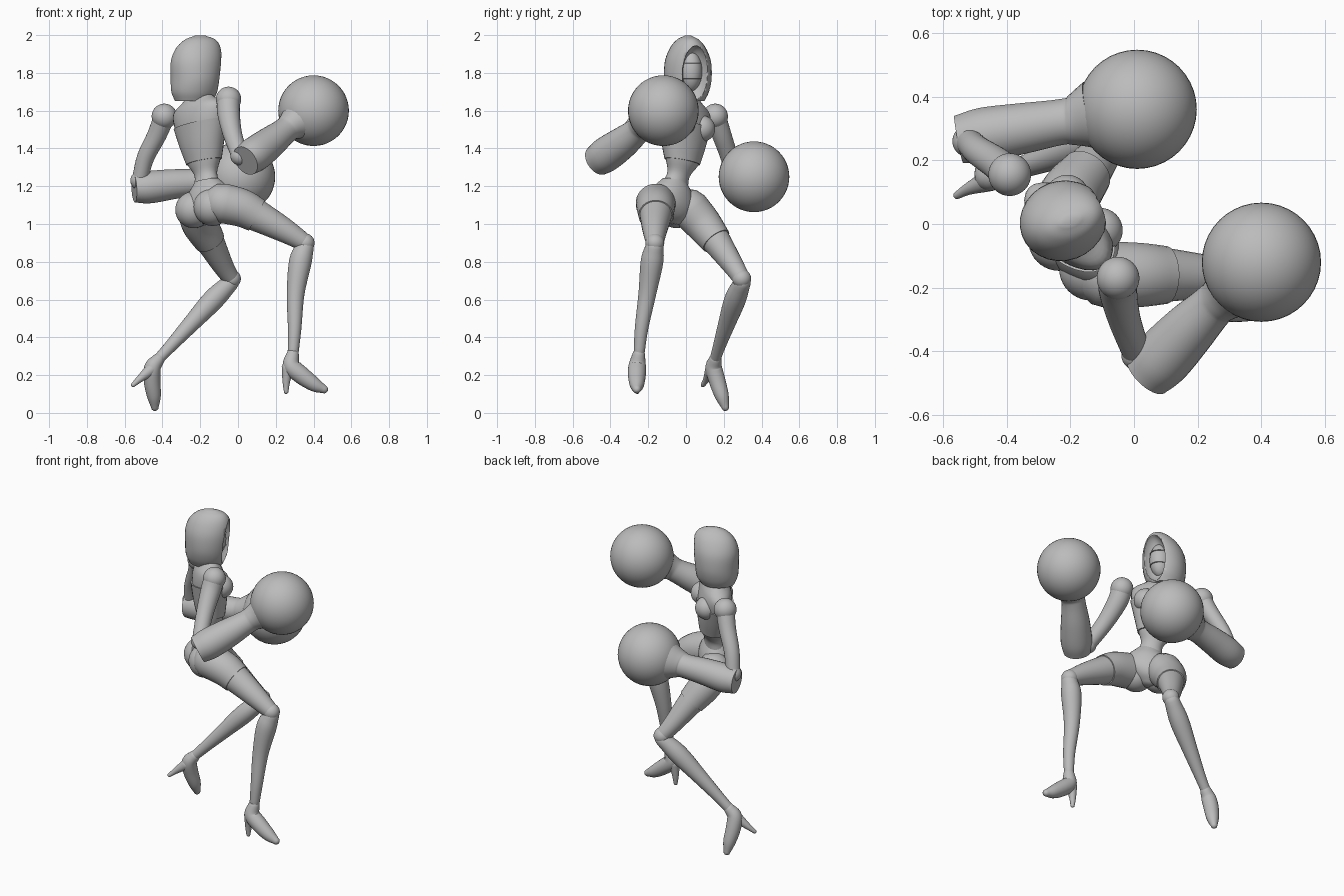
import bpy, bmesh, math
from mathutils import Vector

if "Cube" in bpy.data.objects:
    bpy.data.objects.remove(bpy.data.objects["Cube"], do_unlink=True)

SIDES, STEPS = 28, 5
grey = bpy.data.materials.new("plain_grey")
grey.use_nodes = True
grey.diffuse_color = (0.5, 0.5, 0.5, 1)
grey.node_tree.nodes["Principled BSDF"].inputs["Base Color"].default_value = grey.diffuse_color


def finish(name, bm, angle=50):
    bmesh.ops.recalc_face_normals(bm, faces=bm.faces)
    mesh = bpy.data.meshes.new(name)
    bm.to_mesh(mesh)
    bm.free()
    obj = bpy.data.objects.new(name, mesh)
    bpy.context.collection.objects.link(obj)
    mesh.materials.append(grey)
    bpy.ops.object.select_all(action="DESELECT")
    obj.select_set(True)
    bpy.context.view_layer.objects.active = obj
    bpy.ops.object.shade_smooth_by_angle(angle=math.radians(angle))
    return obj


def skin(name, rings, angle=50):
    """Bridge a list of point rings and cap both ends."""
    bm = bmesh.new()
    loops = [[bm.verts.new(p) for p in ring] for ring in rings]
    for a, b in zip(loops, loops[1:]):
        for i in range(SIDES):
            j = (i + 1) % SIDES
            bm.faces.new((a[i], a[j], b[j], b[i]))
    bm.faces.new(loops[0])
    bm.faces.new(loops[-1])
    return finish(name, bm, angle)


def smooth_keys(keys):
    """Catmull-Rom interpolation through keys of any length."""
    pts = [Vector(k) for k in keys]
    pts = [pts[0] * 2 - pts[1]] + pts + [pts[-1] * 2 - pts[-2]]
    out = []
    for a, b, c, d in zip(pts, pts[1:], pts[2:], pts[3:]):
        for n in range(STEPS):
            t = n / STEPS
            out.append(b + (c - a) * (t / 2) + (a * 2 - b * 5 + c * 4 - d) * (t * t / 2)
                       + (b * 3 - a - c * 3 + d) * (t ** 3 / 2))
    return out + [pts[-2]]


def ring(center, u, v, w, d):
    turn = [math.tau * i / SIDES for i in range(SIDES)]
    return [center + u * (w * math.cos(a)) + v * (d * math.sin(a)) for a in turn]


def tube(name, keys, round_start=True, round_end=True):
    """Round limb through (x, y, z, radius) keys."""
    keys = smooth_keys(keys)
    spine = [(k.xyz, k.w) for k in keys]
    first = (spine[0][0] - spine[1][0]).normalized()
    last = (spine[-1][0] - spine[-2][0]).normalized()
    bends = [math.radians(a) for a in (30, 60, 85)]
    p, r = spine[0]
    q, s = spine[-1]
    if round_start:
        spine = [(p + first * r * math.sin(a), r * math.cos(a)) for a in reversed(bends)] + spine
    if round_end:
        spine += [(q + last * s * math.sin(a), s * math.cos(a)) for a in bends]
    rings, u = [], first.orthogonal().normalized()
    for i, (p, r) in enumerate(spine):
        t = (spine[min(i + 1, len(spine) - 1)][0] - spine[max(i - 1, 0)][0]).normalized()
        u = (u - t * u.dot(t)).normalized()
        rings.append(ring(p, u, t.cross(u), r, r))
    return skin(name, rings)


def loft(name, keys, side, front, grow=0):
    """Stacked ellipses from (x, y, z, half width, half depth) keys."""
    rings = [ring(Vector(k[:3]), side, front, k[3] + grow, k[4] + grow) for k in smooth_keys(keys)]
    return skin(name, rings)


def ball(name, center, radius, scale=(1, 1, 1), turn=0):
    bm = bmesh.new()
    bmesh.ops.create_uvsphere(bm, u_segments=40, v_segments=24, radius=radius)
    obj = finish(name, bm)
    obj.location, obj.scale = center, scale
    obj.rotation_euler.z = turn
    return obj


# Torso, turned diagonally with one shoulder raised
front = Vector((1, 1, 0)).normalized()
side = Vector((0.7, -0.7, 0.2)).normalized()
chest = [(-.18, -.02, 1.33, .1, .075), (-.19, -.015, 1.42, .13, .09),
         (-.2, -.01, 1.53, .165, .1)]
loft("torso", [(-.165, -.065, 1.19, .085, .065), (-.17, -.04, 1.26, .065, .055)] + chest
     + [(-.21, -.005, 1.61, .17, .085), (-.21, 0, 1.66, .1, .06),
        (-.21, .005, 1.71, .045, .045), (-.21, .01, 1.8, .045, .045)], side, front)
loft("bodice", chest, side, front, grow=.007)
for label, sign in (("right", 1), ("left", -1)):
    ball(label + "_bust", Vector((-.2, -.01, 1.52)) + front * .06 + side * .075 * sign, .07)

# Pelvis and seat
loft("pelvis", [(-.165, -.06, 1.23, .07, .06), (-.16, -.07, 1.17, .125, .09),
                (-.16, -.075, 1.1, .15, .1), (-.165, -.07, 1.04, .09, .08),
                (-.165, -.07, 1.0, .03, .03)], side, front)
ball("left_buttock", (-.235, -.05, 1.075), .097)
ball("right_buttock", (-.135, -.14, 1.09), .1)

# Hooded head
turn = math.radians(20)
look = Vector((math.cos(turn), math.sin(turn), 0))
across = Vector((math.sin(turn), -math.cos(turn), 0))
hood = loft("hood", [(-.235, .01, 1.65, .085, .1), (-.23, .01, 1.7, .11, .125),
                     (-.225, .01, 1.77, .125, .133), (-.22, .01, 1.86, .12, .138),
                     (-.21, .01, 1.93, .092, .122), (-.2, .01, 1.975, .055, .085),
                     (-.2, .01, 1.997, .015, .03)], across, look)
cutter = ball("hood_opening_cutter", Vector((-.22, .01, 1.79)) + look * .14, .1, (1, .75, 1.55), turn)
cutter.hide_render = True
cutter.hide_set(True)
cut = hood.modifiers.new("opening", "BOOLEAN")
cut.operation, cut.object, cut.solver = "DIFFERENCE", cutter, "EXACT"
ball("face", Vector((-.22, .01, 1.81)) + look * .04, .075, (.9, .82, 1.45), turn)
# Thin mask seam following the face
for label, height in (("brow", 1.85), ("mouth", 1.77)):
    ball(label + "_seam", Vector((-.22, .01, height)) + look * .042, .066, (1, .9, .06), turn)

# Arms and round gloves
arms = {
    "right": ([(-.05, -.17, 1.66, .062), (-.05, -.21, 1.59, .06), (-.03, -.3, 1.48, .051),
               (.01, -.41, 1.36, .044)],
              [(.04, -.47, 1.335, .083), (.09, -.42, 1.37, .093), (.17, -.335, 1.43, .085),
               (.245, -.26, 1.49, .071), (.275, -.235, 1.515, .075), (.31, -.205, 1.54, .1)],
              (.4, -.12, 1.6)),
    "left": ([(-.39, .155, 1.57, .056), (-.43, .19, 1.47, .051), (-.49, .23, 1.35, .046),
              (-.52, .26, 1.23, .042)],
             [(-.55, .265, 1.19, .076), (-.47, .28, 1.195, .086), (-.35, .3, 1.21, .08),
              (-.23, .32, 1.22, .072), (-.19, .325, 1.225, .08), (-.13, .34, 1.235, .11)],
             (.01, .36, 1.25)),
}
for label, (upper, lower, glove) in arms.items():
    ball(label + "_shoulder", upper[0][:3], .067)
    tube(label + "_upper_arm", upper)
    ball(label + "_elbow", upper[-1][:3], .05)
    tube(label + "_forearm_sleeve", lower, round_start=False, round_end=False)
    ball(label + "_boxing_glove", glove, .187)

# Legs with high heeled shoes
legs = {
    "right": ([(-.08, -.16, 1.11, .1), (.02, -.16, 1.085, .095), (.1, -.16, 1.045, .085),
               (.24, -.165, .97, .066), (.355, -.165, .9, .047)],
              [(.355, -.167, .88, .048), (.33, -.18, .8, .06), (.305, -.205, .63, .047),
               (.3, -.235, .45, .036), (.292, -.248, .32, .029)],
              [(.29, -.25, .31, .033), (.283, -.258, .25, .046), (.335, -.26, .2, .047),
               (.405, -.26, .15, .038), (.455, -.26, .125, .022)],
              [(.265, -.257, .24, .034), (.256, -.257, .17, .021), (.255, -.258, .112, .012)]),
    "left": ([(-.215, .02, 1.08, .1), (-.2, .09, 1.0, .092), (-.15, .16, .91, .077),
              (-.08, .25, .78, .056), (-.035, .295, .71, .045)],
             [(-.04, .298, .69, .045), (-.13, .26, .6, .057), (-.25, .215, .47, .045),
              (-.36, .175, .35, .033), (-.42, .155, .285, .029)],
             [(-.42, .155, .285, .033), (-.452, .147, .24, .044), (-.455, .165, .17, .044),
              (-.445, .19, .09, .037), (-.44, .208, .03, .02)],
             [(-.46, .135, .23, .034), (-.52, .11, .18, .019), (-.555, .09, .148, .012)]),
}
for label, (thigh, shin, shoe, heel) in legs.items():
    tube(label + "_thigh", thigh)
    band = [(x, y, z, r + .006) for x, y, z, r in thigh[:3]]
    tube(label + "_thigh_band", band, round_end=False)
    ball(label + "_knee", thigh[-1][:3], .05)
    tube(label + "_shin", shin)
    tube(label + "_shoe", shoe)
    tube(label + "_heel", heel)
